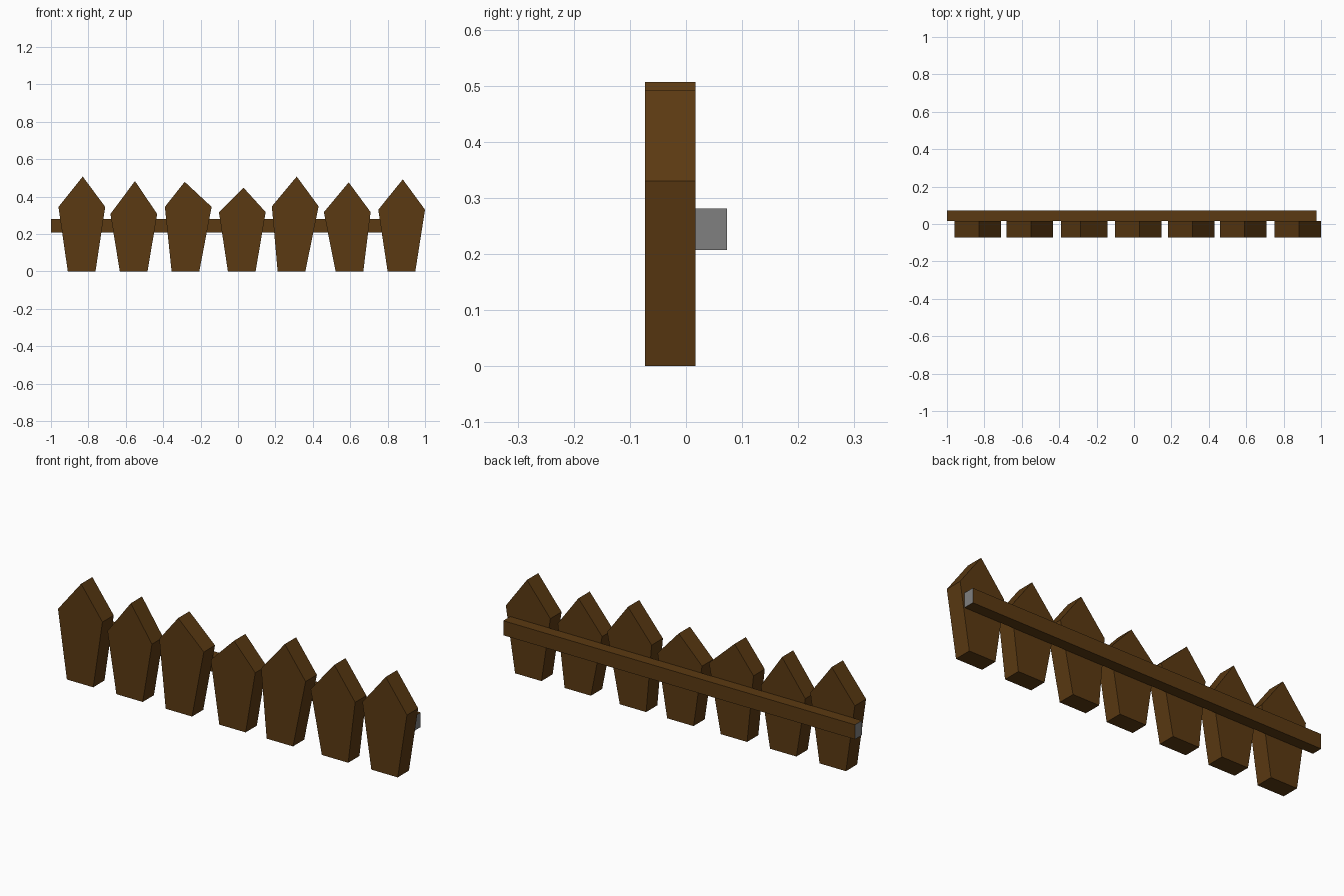
import bpy
import bmesh

if "Cube" in bpy.data.objects:
    bpy.data.objects.remove(bpy.data.objects["Cube"])


def material(name, rgb):
    m = bpy.data.materials.new(name)
    m.diffuse_color = (*rgb, 1.0)
    m.use_nodes = True
    m.node_tree.nodes["Principled BSDF"].inputs["Base Color"].default_value = m.diffuse_color
    return m


wood = material("brown_wood", (0.105, 0.042, 0.006))
grey = material("grey_cut_end", (0.216, 0.216, 0.216))


def extruded(name, profile, y0, y1):
    """Extrude an (x, z) profile from y0 back to y1."""
    bm = bmesh.new()
    face = bm.faces.new([bm.verts.new((x, y0, z)) for x, z in profile])
    new = bmesh.ops.extrude_face_region(bm, geom=[face])["geom"]
    verts = [v for v in new if isinstance(v, bmesh.types.BMVert)]
    bmesh.ops.translate(bm, verts=verts, vec=(0, y1 - y0, 0))
    bmesh.ops.recalc_face_normals(bm, faces=bm.faces)
    mesh = bpy.data.meshes.new(name)
    bm.to_mesh(mesh)
    bm.free()
    mesh.materials.append(wood)
    obj = bpy.data.objects.new(name, mesh)
    bpy.context.collection.objects.link(obj)
    return obj


# Pickets: foot left x, shoulder left x, shoulder z, peak x, peak z
FOOT_WIDTH, SHOULDER_WIDTH = 0.148, 0.25
pickets = [
    (-0.910, -0.960, 0.345, -0.830, 0.507),
    (-0.632, -0.682, 0.307, -0.551, 0.483),
    (-0.355, -0.391, 0.345, -0.285, 0.479),
    (-0.054, -0.102, 0.317, 0.029, 0.448),
    (0.212, 0.181, 0.348, 0.314, 0.507),
    (0.522, 0.459, 0.317, 0.592, 0.476),
    (0.800, 0.750, 0.330, 0.881, 0.492),
]
for i, (foot, side, side_z, peak, peak_z) in enumerate(pickets, 1):
    extruded(f"picket_{i}", [
        (foot, 0), (foot + FOOT_WIDTH, 0),
        (side + SHOULDER_WIDTH, side_z), (peak, peak_z), (side, side_z),
    ], -0.073, 0.017)

# Back rail with grey cut ends
rail = extruded("back_rail", [(-1, 0.207), (0.975, 0.207),
                              (0.975, 0.281), (-1, 0.281)], 0.017, 0.073)
rail.data.materials.append(grey)
for p in rail.data.polygons:
    if abs(p.normal.x) > 0.9:
        p.material_index = 1
